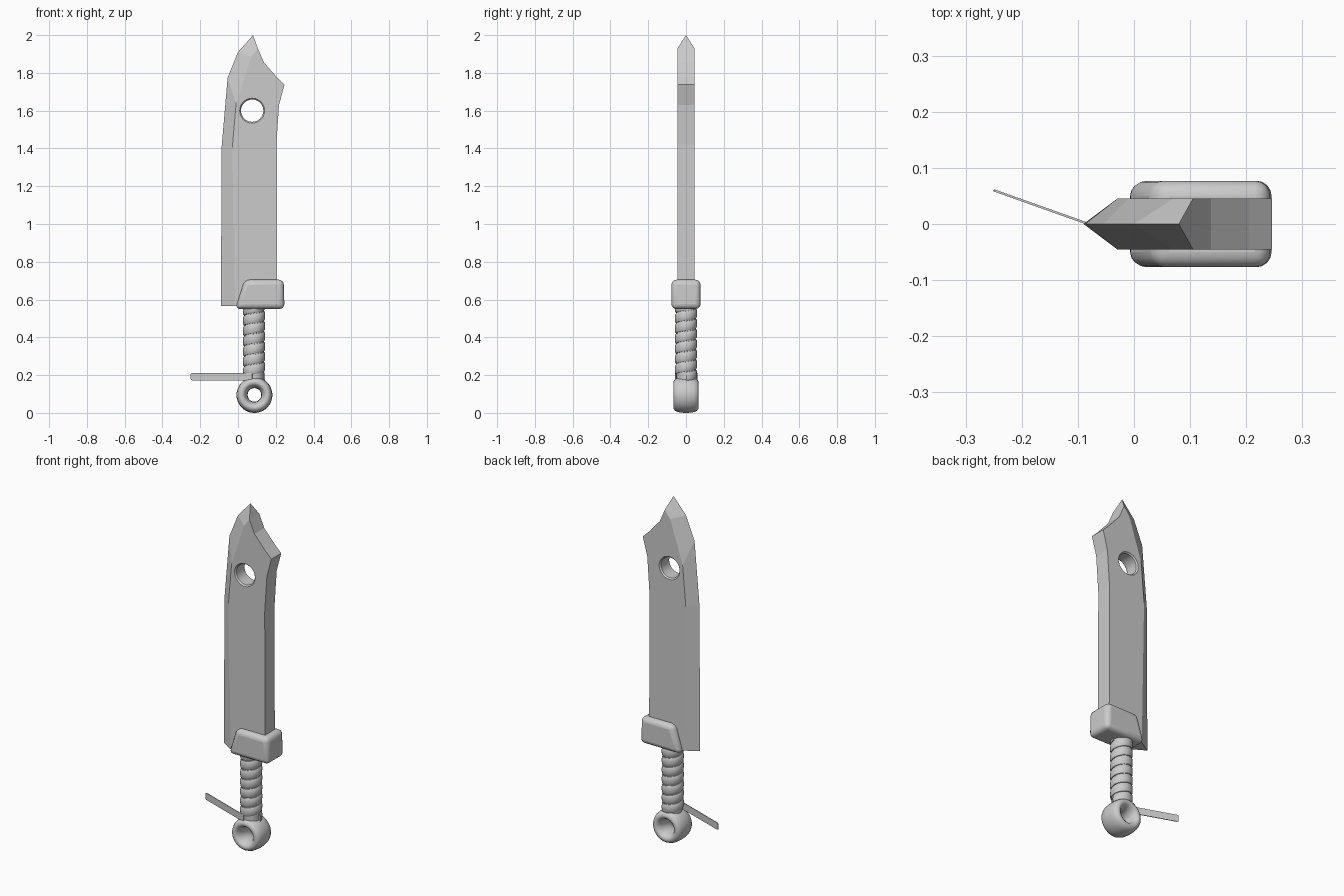
import bpy, bmesh, math
from mathutils import Matrix, Vector

if "Cube" in bpy.data.objects:
    bpy.data.objects.remove(bpy.data.objects["Cube"])

AXIS_X = 0.085  # handle axis


def make(name, verts, faces, smooth=None, bevel=None):
    bm = bmesh.new()
    vs = [bm.verts.new(v) for v in verts]
    for f in faces:
        bm.faces.new([vs[i] for i in f])
    bmesh.ops.recalc_face_normals(bm, faces=bm.faces)
    me = bpy.data.meshes.new(name)
    bm.to_mesh(me)
    bm.free()
    ob = bpy.data.objects.new(name, me)
    bpy.context.collection.objects.link(ob)
    if bevel:
        m = ob.modifiers.new("round", 'BEVEL')
        m.width, m.segments, m.limit_method = bevel, 4, 'ANGLE'
    if smooth:
        bpy.ops.object.select_all(action='DESELECT')
        ob.select_set(True)
        bpy.context.view_layer.objects.active = ob
        bpy.ops.object.shade_smooth_by_angle(angle=math.radians(smooth))
    return ob


def extrude(name, pts, d, **kw):
    """Profile in x/z, extruded to y = -d .. d."""
    n = len(pts)
    verts = [(x, y, z) for y in (-d, d) for x, z in pts]
    faces = [list(range(n)), list(range(n, 2 * n))]
    faces += [[i, (i + 1) % n, n + (i + 1) % n, n + i] for i in range(n)]
    return make(name, verts, faces, **kw)


def lathe_y(name, prof, cx, cz, closed, n=40, **kw):
    """Revolve (radius, y) points around a y axis; closed loop or capped ends."""
    k = len(prof)
    verts = [(cx + r * math.cos(2 * math.pi * i / n), y, cz + r * math.sin(2 * math.pi * i / n))
             for i in range(n) for r, y in prof]
    faces = []
    for i in range(n):
        a, b = i * k, (i + 1) % n * k
        for j in range(k if closed else k - 1):
            j2 = (j + 1) % k
            faces.append([a + j, a + j2, b + j2, b + j])
    if not closed:
        faces += [[i * k for i in range(n)], [i * k + k - 1 for i in range(n)]]
    return make(name, verts, faces, **kw)


# Blade: cutting edge, bevel ridge and thick spine
T = 0.045
edge = [(-.09, .565), (-.087, 1.405), (-.055, 1.775), (0, 1.91), (.08, 2.0)]
ridge = [(-.015, .565), (-.03, 1.405), (-.01, 1.64), (.07, 1.885), (.105, 1.93)]
spine = [(.137, 1.855), (.205, 1.778), (.246, 1.738), (.217, 1.63), (.203, 1.42), (.205, .565)]
side = ridge + spine
m = len(side)
verts = [(x, 0, z) for x, z in edge] + [(x, y, z) for y in (-T, T) for x, z in side]
F, B = 5, 5 + m
faces = []
for o in (F, B):
    faces.append([o + i for i in range(m)])
    for i in range(4):
        faces.append([i, i + 1, o + i + 1, o + i])
faces += [[F + i, F + i + 1, B + i + 1, B + i] for i in range(4, m - 1)]
faces += [[4, F + 4, B + 4], [0, F, F + m - 1, B + m - 1, B]]
blade = make("blade", verts, faces)

# Round hole with a chamfered rim
cutter = lathe_y("hole_cutter", [(.067, -.1), (.067, -.046), (.059, -.037),
                                 (.059, .037), (.067, .046), (.067, .1)], .075, 1.6, False)
cutter.hide_render = True
cutter.hide_viewport = True
cutter.display_type = 'WIRE'
mod = blade.modifiers.new("hole", 'BOOLEAN')
mod.operation, mod.solver, mod.object = 'DIFFERENCE', 'EXACT', cutter

# Guard: rounded block with a slanted side
extrude("guard", [(-.014, .55), (.246, .55), (.242, .705), (.035, .705)], .077,
        bevel=.027, smooth=40)

# Grip core
bm = bmesh.new()
bmesh.ops.create_cone(bm, cap_ends=True, segments=32, radius1=.05, radius2=.05, depth=.41,
                      matrix=Matrix.Translation((AXIS_X, 0, .365)))
me = bpy.data.meshes.new("grip_core")
bm.to_mesh(me)
bm.free()
core = bpy.data.objects.new("grip_core", me)
bpy.context.collection.objects.link(core)

# Grip wrap: flat band wound in a right-handed helix
pitch, turns, seg = .054, 7, 32
band = [(.046, -.025), (.054, -.0245), (.0575, -.019), (.0585, 0),
        (.0575, .019), (.054, .0245), (.046, .025)]
k, n = len(band), turns * seg
verts = []
for i in range(n + 1):
    a = 2 * math.pi * i / seg
    for r, dz in band:
        verts.append((AXIS_X + r * math.cos(a), r * math.sin(a), .19 + pitch * i / seg + dz))
faces = [[i * k + j, i * k + (j + 1) % k, (i + 1) * k + (j + 1) % k, (i + 1) * k + j]
         for i in range(n) for j in range(k)]
faces += [list(range(k)), list(range(n * k, n * k + k))]
make("grip_wrap", verts, faces, smooth=50)

# Loose wrap tail leaving the grip along its tangent
L, h, c = .345, .02, .008
tail = extrude("wrap_tail", [(0, -h), (L - c, -h), (L - .002, -h + c * .4), (L, -h + c),
                             (L, h - c), (L - .002, h - c * .4), (L - c, h), (0, h)], .002)
tail.matrix_world = (Matrix.Translation((.075, -.0555, .192))
                     @ Matrix.Rotation(math.pi - math.atan2(.335, .942), 4, 'Z'))

# Pommel: thick rounded ring with a flared hole
half = [(.036, 0), (.038, .025), (.046, .048), (.054, .060), (.063, .066),
        (.074, .065), (.084, .058), (.091, .042), (.094, .02)]
ring = half + [(.095, 0)] + [(r, -y) for r, y in reversed(half[1:])]
lathe_y("pommel_ring", ring, .087, .095, True, n=48, smooth=50)
